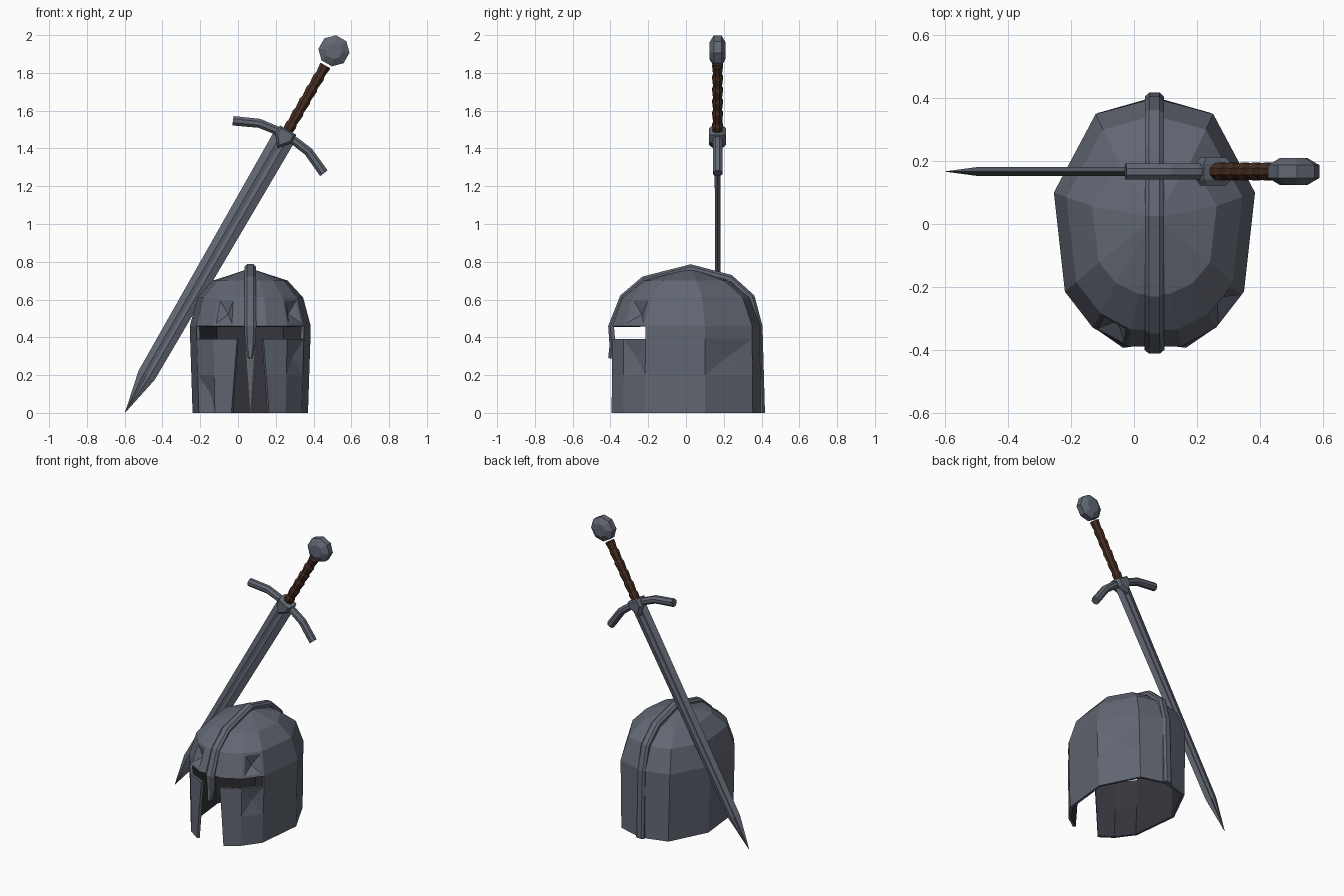
import bpy, bmesh, math
from mathutils import Vector

if "Cube" in bpy.data.objects:
    bpy.data.objects.remove(bpy.data.objects["Cube"])


def material(name, rgb):
    m = bpy.data.materials.new(name)
    m.use_nodes = True
    m.diffuse_color = (*rgb, 1)
    m.node_tree.nodes["Principled BSDF"].inputs["Base Color"].default_value = (*rgb, 1)
    return m


STEEL = material("steel", (0.12, 0.135, 0.17))
DARK = material("dark_lining", (0.036, 0.035, 0.045))
LEATHER = material("brown_leather", (0.06, 0.026, 0.015))


def finish(name, bm, *mats):
    mesh = bpy.data.meshes.new(name)
    bm.to_mesh(mesh)
    bm.free()
    for m in mats:
        mesh.materials.append(m)
    obj = bpy.data.objects.new(name, mesh)
    bpy.context.collection.objects.link(obj)
    return obj


def loft(name, rings, mat):
    """Skin a row of equal-sized rings and cap both ends."""
    bm = bmesh.new()
    rows = [[bm.verts.new(p) for p in r] for r in rings]
    n = len(rows[0])
    for a, b in zip(rows, rows[1:]):
        for i in range(n):
            k = (i + 1) % n
            bm.faces.new((a[i], a[k], b[k], b[i]))
    bm.faces.new(rows[0])
    bm.faces.new(rows[-1])
    bmesh.ops.remove_doubles(bm, verts=bm.verts, dist=0.0005)
    bmesh.ops.recalc_face_normals(bm, faces=bm.faces)
    return finish(name, bm, mat)


# Helmet shell: plan outline from front to back, mirrored
CX = 0.065
half = [(0.085, -0.39), (0.196, -0.33), (0.285, -0.215), (0.32, 0.1), (0.187, 0.35), (0, 0.4)]
outline = half + [(-x, y) for x, y in half[-2::-1]]
n = len(outline)
# height, width scale, depth scale, half width of the face opening
levels = [(0, 0.955, 1.01, 0.1), (0.2, 0.975, 1.005, 0.085), (0.39, 0.995, 1, 0.07),
          (0.46, 1, 1, 0.085), (0.61, 0.875, 0.86, 0.075), (0.7, 0.62, 0.57, 0.05)]
bm = bmesh.new()
rows = []
for z, sx, sy, gap in levels:
    row = []
    for i, (x, y) in enumerate(outline):
        px = math.copysign(gap, x) if i in (0, n - 1) else x * sx
        row.append(bm.verts.new((CX + px, y * sy, z)))
    rows.append(row)
front, cheeks = n - 1, (0, 1, n - 2, n - 3)
shell = {}
for j in range(len(rows) - 1):
    for i in range(n):
        eye_slit = j == 2 and (i == front or i in cheeks)
        mouth = j < 2 and i == front
        if not (eye_slit or mouth):
            k = (i + 1) % n
            shell[i, j] = bm.faces.new((rows[j][i], rows[j][k], rows[j + 1][k], rows[j + 1][i]))
apex = bm.verts.new((CX, 0.02, 0.765))
for i in range(n):
    bm.faces.new((rows[-1][i], rows[-1][(i + 1) % n], apex))

# Battle dents: brow pits and hammered cheek panels
bm.normal_update()
pits = [shell[n - 2, 3], shell[1, 3]]
bmesh.ops.inset_individual(bm, faces=pits, thickness=0.022)
bmesh.ops.poke(bm, faces=pits, offset=-0.035)
bmesh.ops.poke(bm, faces=[shell[n - 3, 0]], offset=-0.03)
bmesh.ops.poke(bm, faces=[shell[1, 1], shell[3, 1]], offset=-0.018)
helmet = finish("helmet_shell", bm, STEEL, DARK)
wall = helmet.modifiers.new("wall", "SOLIDIFY")
wall.thickness = 0.018
wall.offset = -1
wall.material_offset = 1

# Crest running from nose guard over the dome to the nape: y, z, half width
crest = [(-0.412, 0.29, 0.012), (-0.405, 0.36, 0.026), (-0.412, 0.46, 0.032), (-0.348, 0.622, 0.03),
         (-0.23, 0.722, 0.03), (0.025, 0.787, 0.03), (0.242, 0.73, 0.03), (0.362, 0.622, 0.03),
         (0.405, 0.46, 0.03), (0.418, 0, 0.03)]
rings = []
for i, (y, z, w) in enumerate(crest):
    a, b = crest[max(i - 1, 0)], crest[min(i + 1, len(crest) - 1)]
    tangent = Vector((0, b[0] - a[0], b[1] - a[1])).normalized()
    inward = Vector((0, tangent.z, -tangent.y))
    if i == len(crest) - 1:
        inward = Vector((0, -1, 0))
    p = Vector((CX, y, z))
    section = [(-w, 0.032), (-w, 0.012), (-w * 0.55, 0), (w * 0.55, 0), (w, 0.012), (w, 0.032)]
    rings.append([p + Vector((x, 0, 0)) + inward * d for x, d in section])
loft("helmet_crest", rings, STEEL)

# Sword frame: t runs from the tip to the pommel, s across the blade, d through it
TIP = Vector((-0.597, 0.167, 0.003))
ALONG = Vector((0.5, 0, math.sqrt(0.75)))
ACROSS = Vector((ALONG.z, 0, -ALONG.x))


def sword(t, s, d):
    return TIP + ALONG * t + ACROSS * s + Vector((0, d, 0))


# Blade with a shallow fuller
rings = []
for t, w, h in [(0, 0.001, 0.001), (0.225, 0.049, 0.014), (1.68, 0.061, 0.015)]:
    side = [(w, 0), (w * 0.35, h), (0, h * 0.6), (-w * 0.35, h)]
    rings.append([sword(t, s, d) for s, d in side + [(-s, -d) for s, d in side]])
loft("sword_blade", rings, STEEL)


def oval(t, rs, rd, sides=8):
    return [sword(t, rs * math.cos(a), rd * math.sin(a))
            for a in (math.tau * (i + 0.5) / sides for i in range(sides))]


# Grip wound in leather bands
rings = []
for i in range(6):
    t = 1.7 + i * 0.073
    rings += [oval(t, 0.027, 0.025), oval(t + 0.055, 0.033, 0.031)]
loft("sword_grip", rings, LEATHER)

# Cross guard bending toward the tip
rings = []
for s, t, lean in [(-0.278, 1.622, -0.4), (-0.15, 1.68, -0.3), (-0.06, 1.692, 0),
                   (0.06, 1.692, 0), (0.15, 1.68, 0.3), (0.278, 1.622, 0.4)]:
    ring = []
    for i in range(8):
        a = math.tau * (i + 0.5) / 8
        up = 0.025 * math.cos(a)
        ring.append(sword(t + up, s + lean * up, 0.027 * math.sin(a)))
    rings.append(ring)
loft("sword_crossguard", rings, STEEL)

# Guard block with a pointed rain guard over the blade
rings = []
for d, k in [(-0.044, 0.75), (-0.025, 1), (0.025, 1), (0.044, 0.75)]:
    shape = [(-0.05, 0.035), (0.05, 0.035), (0.05, -0.015), (0, -0.075), (-0.05, -0.015)]
    rings.append([sword(1.69 + t * k, s * k, d) for s, t in shape])
loft("guard_block", rings, STEEL)

# Faceted disc pommel
rings = []
for d, r in [(-0.043, 0.044), (-0.02, 0.083), (0.02, 0.083), (0.043, 0.044)]:
    angles = [math.tau * (i + 0.5) / 8 for i in range(8)]
    rings.append([sword(2.21 + r * math.cos(a), r * math.sin(a), d) for a in angles])
loft("sword_pommel", rings, STEEL)
